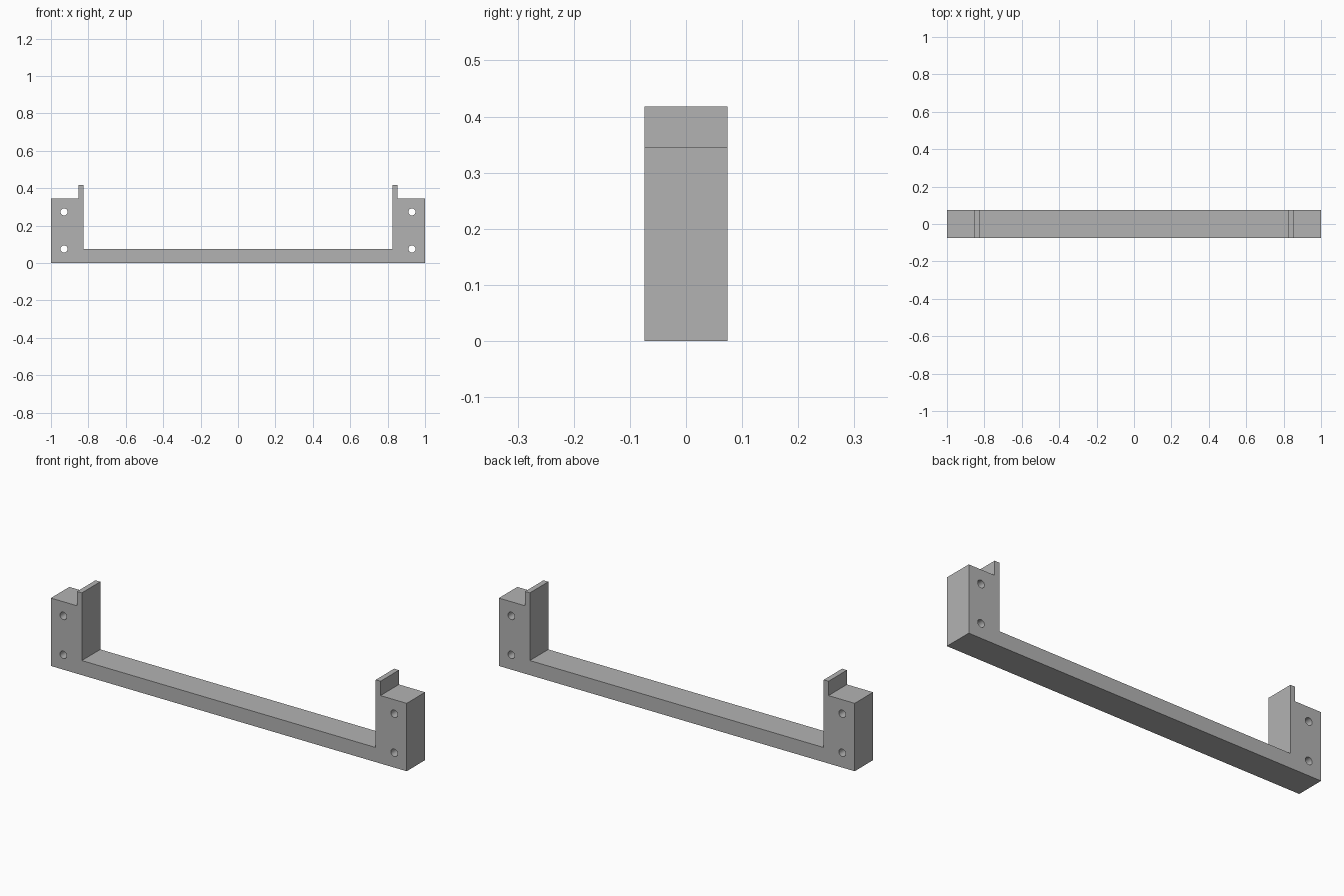
import bpy
import bmesh
from math import pi, radians
from mathutils import Matrix

if "Cube" in bpy.data.objects:
    bpy.data.objects.remove(bpy.data.objects["Cube"], do_unlink=True)

HALF_DEPTH = 0.074
BAR_TOP, BLOCK_TOP, TAB_TOP = 0.074, 0.345, 0.418
INNER, TAB_OUTER, OUTER = 0.826, 0.853, 1.0
HOLE_X, HOLE_HEIGHTS, HOLE_RADIUS = 0.93, (0.075, 0.273), 0.019

grey = bpy.data.materials.new("plain grey")
grey.use_nodes = True
colour = (0.45, 0.45, 0.45, 1)
grey.diffuse_color = colour
grey.node_tree.nodes["Principled BSDF"].inputs["Base Color"].default_value = colour


def make_object(name, bm):
    bmesh.ops.recalc_face_normals(bm, faces=bm.faces)
    mesh = bpy.data.meshes.new(name)
    bm.to_mesh(mesh)
    bm.free()
    mesh.materials.append(grey)
    obj = bpy.data.objects.new(name, mesh)
    bpy.context.collection.objects.link(obj)
    return obj


# Bracket: mirrored U-shaped profile with stepped ends, extruded front to back
half = [(OUTER, 0), (OUTER, BLOCK_TOP), (TAB_OUTER, BLOCK_TOP),
        (TAB_OUTER, TAB_TOP), (INNER, TAB_TOP), (INNER, BAR_TOP)]
profile = half + [(-x, z) for x, z in reversed(half)]
bm = bmesh.new()
face = bm.faces.new([bm.verts.new((x, -HALF_DEPTH, z)) for x, z in profile])
extruded = bmesh.ops.extrude_face_region(bm, geom=[face])["geom"]
bmesh.ops.translate(bm, vec=(0, 2 * HALF_DEPTH, 0),
                    verts=[v for v in extruded if isinstance(v, bmesh.types.BMVert)])
bracket = make_object("mounting_bracket", bm)

# Screw holes: two through each end block
bm = bmesh.new()
for side in (-1, 1):
    for z in HOLE_HEIGHTS:
        place = Matrix.Translation((side * HOLE_X, 0, z)) @ Matrix.Rotation(pi / 2, 4, "X")
        bmesh.ops.create_cone(bm, cap_ends=True, segments=32, radius1=HOLE_RADIUS,
                              radius2=HOLE_RADIUS, depth=4 * HALF_DEPTH, matrix=place)
cutter = make_object("screw_hole_cutter", bm)
cutter.hide_render = True

cut = bracket.modifiers.new("screw holes", "BOOLEAN")
cut.operation = "DIFFERENCE"
cut.solver = "EXACT"
cut.object = cutter

bpy.ops.object.select_all(action="DESELECT")
bracket.select_set(True)
bpy.context.view_layer.objects.active = bracket
bpy.ops.object.modifier_apply(modifier=cut.name)
bpy.data.objects.remove(cutter, do_unlink=True)
bpy.ops.object.shade_smooth_by_angle(angle=radians(30))
